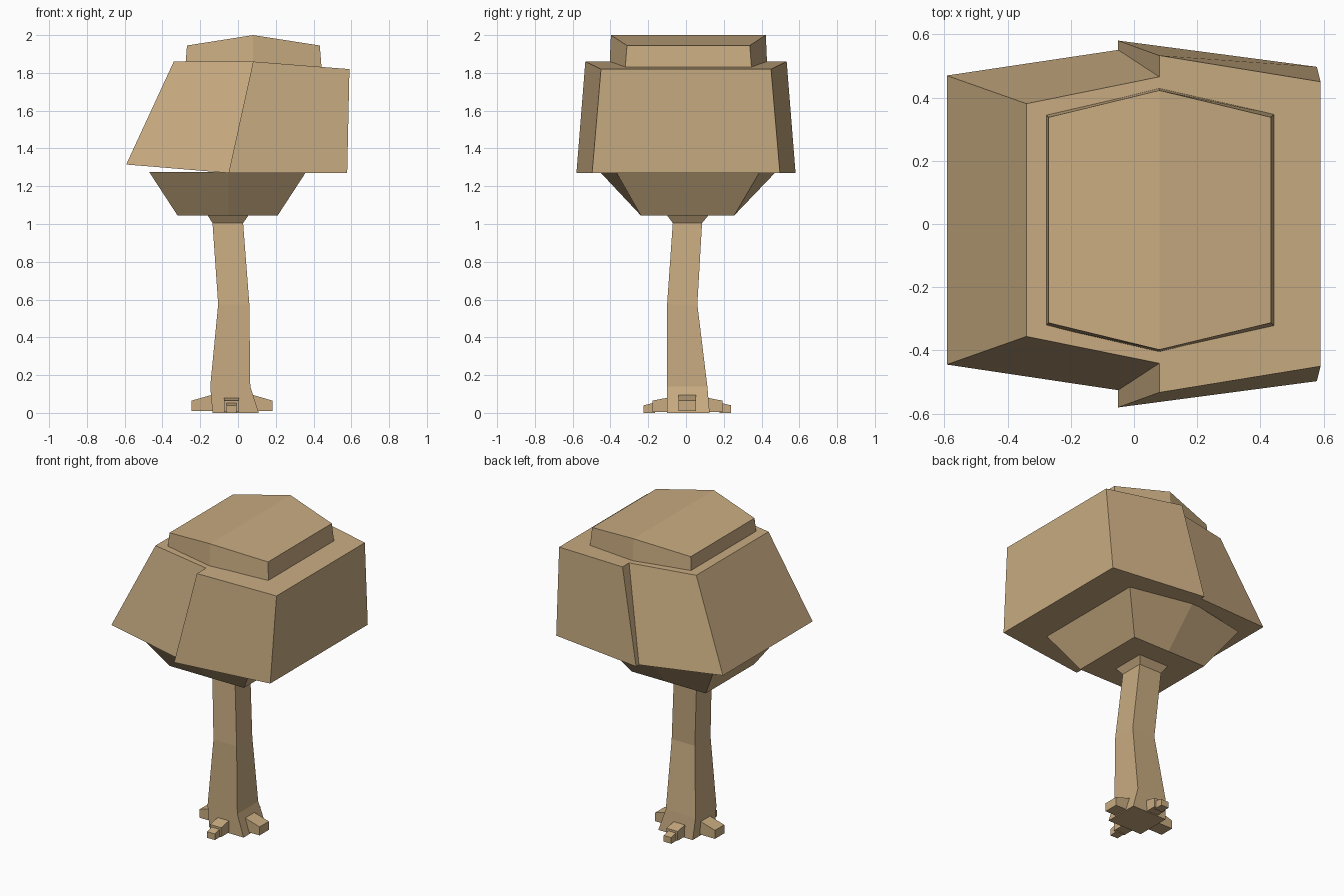
import bpy
import bmesh
from math import pi
from mathutils import Matrix

cube = bpy.data.objects.get("Cube")
if cube:
    bpy.data.objects.remove(cube)

tan = bpy.data.materials.new("warm_tan")
tan.use_nodes = True
tan.diffuse_color = (0.58, 0.41, 0.22, 1)
tan.node_tree.nodes["Principled BSDF"].inputs["Base Color"].default_value = tan.diffuse_color


def loft(name, rings, matrix=None):
    """Stack rings upwards; a ring is (centre y, [(x, half depth, z), ...])."""
    bm = bmesh.new()
    loops = []
    for cy, stations in rings:
        front = [bm.verts.new((x, cy - h, z)) for x, h, z in stations]
        back = [bm.verts.new((x, cy + h, z)) for x, h, z in stations]
        loops.append(front + back[::-1])
    n = len(loops[0])
    for low, high in zip(loops, loops[1:]):
        for i in range(n):
            j = (i + 1) % n
            bm.faces.new((low[i], low[j], high[j], high[i]))
    # Close the ends in strips so that ridged tops stay crisp
    for end in (loops[0], loops[-1]):
        for i in range(n // 2 - 1):
            bm.faces.new((end[i], end[i + 1], end[n - 2 - i], end[n - 1 - i]))
    bmesh.ops.recalc_face_normals(bm, faces=bm.faces)
    if matrix:
        bm.transform(matrix)
    mesh = bpy.data.meshes.new(name)
    bm.to_mesh(mesh)
    bm.free()
    mesh.materials.append(tan)
    bpy.context.collection.objects.link(bpy.data.objects.new(name, mesh))


# Trunk: bent square column with a flared foot and collar
trunk = [
    (0.0, -0.135, 0.11, -0.10, 0.125),
    (0.14, -0.147, 0.065, -0.10, 0.113),
    (0.575, -0.105, 0.06, -0.10, 0.06),
    (1.005, -0.135, 0.027, -0.07, 0.085),
    (1.045, -0.16, 0.055, -0.10, 0.118),
]
loft("trunk", [((y0 + y1) / 2, [(x0, (y1 - y0) / 2, z), (x1, (y1 - y0) / 2, z)])
               for z, x0, x1, y0, y1 in trunk])


# Roots: blocks with sloping tops, pointing away from the trunk
def root(name, origin, angle, start, end, half, floor, top_start, top_end):
    loft(name, [(0, [(start, half, floor), (end, half, floor)]),
                (0, [(start, half, top_start), (end, half, top_end)])],
         Matrix.Translation(origin) @ Matrix.Rotation(angle, 4, "Z"))


middle = (-0.035, 0.007, 0)
root("left_root", middle, 0, 0.08, 0.217, 0.047, 0.01, 0.105, 0.065)
root("right_root", middle, pi, 0.07, 0.21, 0.047, 0.01, 0.105, 0.065)
for side, angle in (("front", -pi / 2), ("back", pi / 2)):
    root(side + "_root", middle, angle, 0.08, 0.185, 0.04, 0.005, 0.085, 0.065)
    root(side + "_root_tip", middle, angle, 0.17, 0.232, 0.027, 0, 0.055, 0.04)

# Lower foliage: tapering hexagon under the crown
loft("lower_foliage", [
    (0.008, [(-0.32, 0.247, 1.045), (-0.05, 0.247, 1.045), (0.21, 0.247, 1.045)]),
    (0.01, [(-0.47, 0.38, 1.275), (-0.05, 0.465, 1.275), (0.36, 0.38, 1.275)]),
])

# Crown: two halves of different depth meeting along a slanted seam
loft("crown_left_half", [
    (0, [(-0.05, 0.58, 1.27), (0.578, 0.497, 1.27)]),
    (0, [(0.08, 0.533, 1.86), (0.59, 0.45, 1.82)]),
])
loft("crown_right_half", [
    (0.0125, [(-0.592, 0.457, 1.315), (-0.05, 0.538, 1.27)]),
    (0.0125, [(-0.34, 0.368, 1.86), (0.08, 0.453, 1.86)]),
])

# Cap: shallow ridged hexagon on top
loft("crown_cap", [
    (0.0125, [(-0.28, 0.335, 1.82), (0.08, 0.418, 1.82), (0.443, 0.335, 1.82)]),
    (0.0125, [(-0.27, 0.325, 1.945), (0.08, 0.41, 2.0), (0.433, 0.325, 1.945)]),
])
